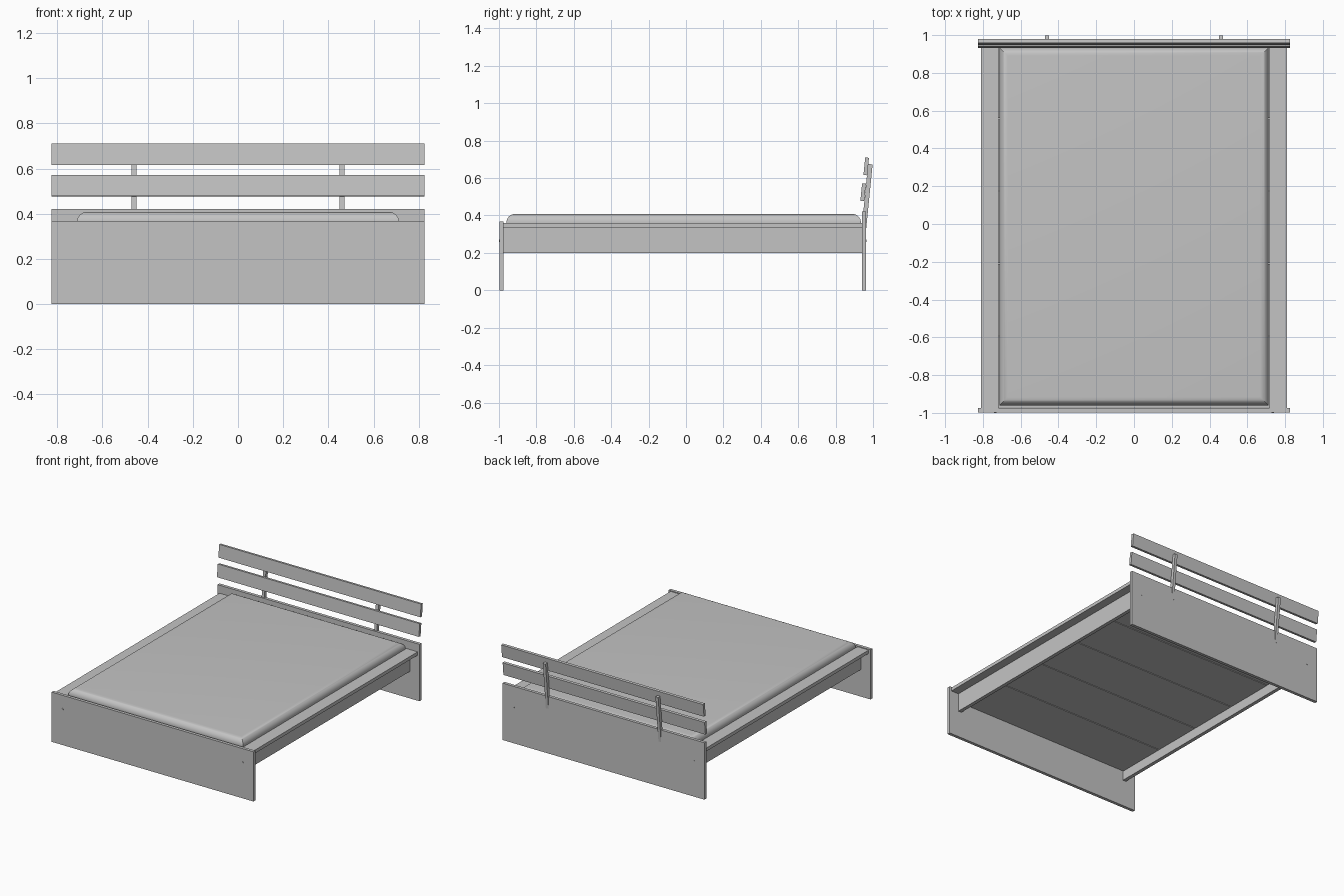
import bpy, bmesh, math

if "Cube" in bpy.data.objects:
    bpy.data.objects.remove(bpy.data.objects["Cube"])

grey = bpy.data.materials.new("plain grey")
grey.diffuse_color = (0.55, 0.55, 0.55, 1)
grey.use_nodes = True
grey.node_tree.nodes["Principled BSDF"].inputs["Base Color"].default_value = grey.diffuse_color


def finish(name, bm):
    mesh = bpy.data.meshes.new(name)
    bm.to_mesh(mesh)
    bm.free()
    mesh.materials.append(grey)
    ob = bpy.data.objects.new(name, mesh)
    bpy.context.collection.objects.link(ob)
    return ob


def box(name, x, y, z, tilt=0.0):
    """Box from (min, max) ranges, optionally leaned back about its centre."""
    bm = bmesh.new()
    bmesh.ops.create_cube(bm, size=1)
    for v in bm.verts:
        v.co.x *= x[1] - x[0]
        v.co.y *= y[1] - y[0]
        v.co.z *= z[1] - z[0]
    ob = finish(name, bm)
    ob.location = [(r[0] + r[1]) / 2 for r in (x, y, z)]
    ob.rotation_euler.x = -tilt
    return ob


def screw(name, x, y, z):
    """Small flat screw head facing along y."""
    bm = bmesh.new()
    bmesh.ops.create_cone(bm, cap_ends=True, segments=12, radius1=0.007,
                          radius2=0.007, depth=0.006)
    ob = finish(name, bm)
    ob.location = (x, y, z)
    ob.rotation_euler.x = math.pi / 2


# End boards
box("footboard", (-0.825, 0.825), (-0.998, -0.975), (0, 0.367))
box("headboard", (-0.825, 0.825), (0.94, 0.963), (0, 0.42))

# Side rails, ledges, screws and leaning headboard posts
lean = math.atan(0.1)
for s, side in ((-1, "left"), (1, "right")):
    box(side + "_rail", sorted((s * 0.72, s * 0.747)), (-0.975, 0.94), (0.2, 0.336))
    box(side + "_ledge", sorted((s * 0.718, s * 0.81)), (-0.975, 0.94), (0.336, 0.361))
    screw(side + "_foot_screw", s * 0.735, -0.997, 0.265)
    screw(side + "_head_screw", s * 0.735, 0.962, 0.265)
    box(side + "_post", (s * 0.46 - 0.011, s * 0.46 + 0.011),
        (0.9565, 0.9805), (0.33, 0.675), lean)

# Two leaning headboard slats fixed to the front of the posts
for name, y, z in (("lower_slat", 0.947, 0.524), ("upper_slat", 0.9635, 0.6625)):
    box(name, (-0.825, 0.825), (y - 0.01, y + 0.01), (z - 0.047, z + 0.047), lean)

# Base panels with narrow gaps between them
start, step, gap = -0.975, 1.915 / 5, 0.003
for i in range(5):
    box("base_panel_%d" % (i + 1), (-0.72, 0.72),
        (start + i * step + gap, start + (i + 1) * step - gap), (0.27, 0.285))

# Mattress with rounded top edges and square vertical corners
mattress = box("mattress", (-0.713, 0.713), (-0.96, 0.935), (0.285, 0.408))
bm = bmesh.new()
bm.from_mesh(mattress.data)
top = [e for e in bm.edges if all(v.co.z > 0 for v in e.verts)]
bmesh.ops.bevel(bm, geom=top, offset=0.045, segments=8, profile=0.5, affect='EDGES')
bm.to_mesh(mattress.data)
bm.free()
bpy.context.view_layer.objects.active = mattress
mattress.select_set(True)
bpy.ops.object.shade_smooth_by_angle(angle=math.radians(30))
